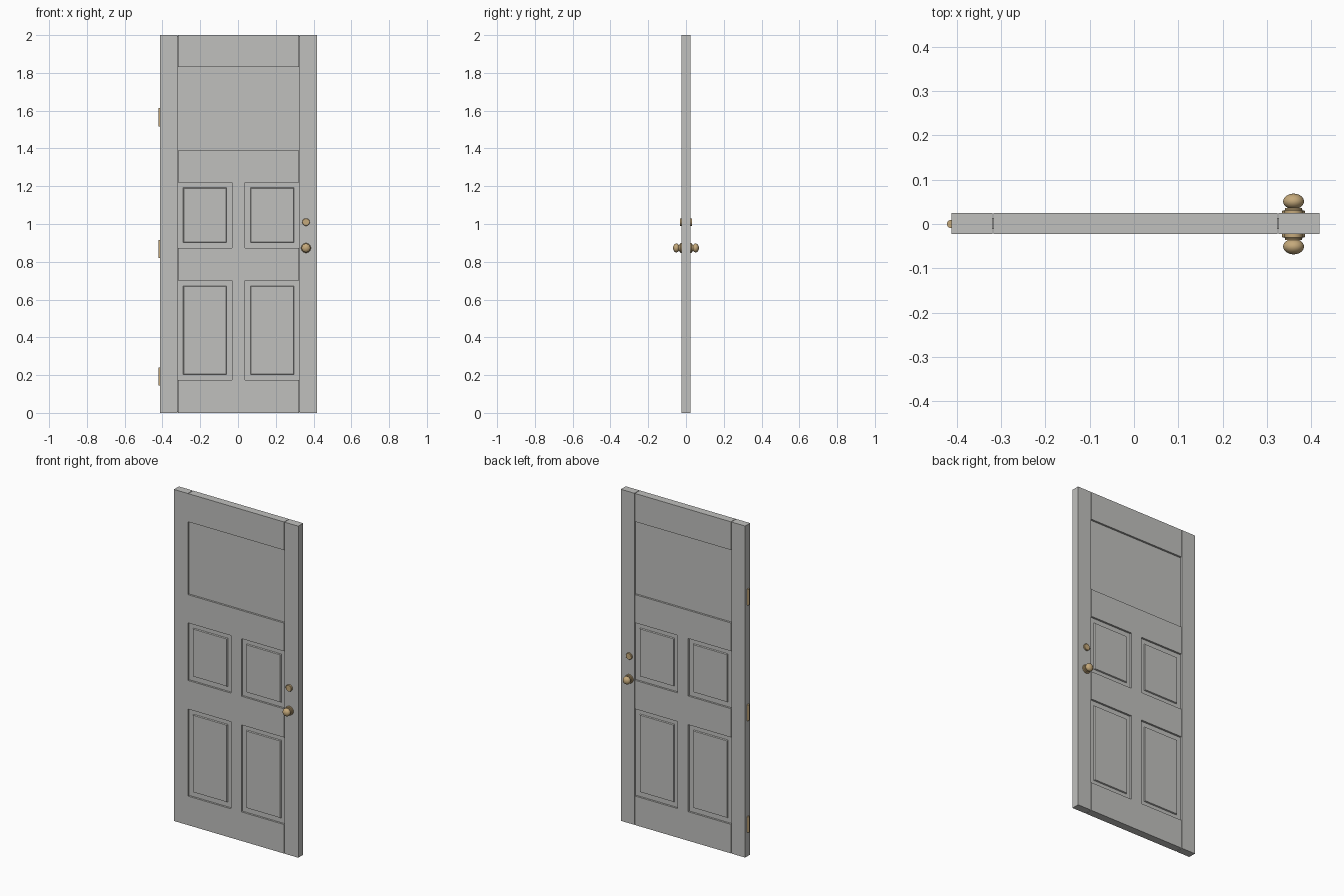
import bpy, bmesh, math
from mathutils import Vector

cube = bpy.data.objects.get("Cube")
if cube:
    bpy.data.objects.remove(cube, do_unlink=True)


def material(name, color):
    m = bpy.data.materials.new(name)
    m.use_nodes = True
    m.diffuse_color = (*color, 1)
    m.node_tree.nodes["Principled BSDF"].inputs["Base Color"].default_value = (*color, 1)
    return m


GREY = material("grey paint", (0.53, 0.53, 0.515))
BRASS = material("brass", (0.56, 0.40, 0.20))

MID = 0.001             # centre of the door leaf in y
HALF = 0.0235           # half thickness of the frame
PANEL = 0.012           # half thickness of the panels
GAP = 0.0015            # half of the joint beside the stiles
LEFT, RIGHT = -0.318, 0.325
MULLION = (-0.032, 0.038)


def finish(name, bm, mat):
    bmesh.ops.recalc_face_normals(bm, faces=bm.faces)
    mesh = bpy.data.meshes.new(name)
    bm.to_mesh(mesh)
    bm.free()
    mesh.materials.append(mat)
    ob = bpy.data.objects.new(name, mesh)
    bpy.context.collection.objects.link(ob)
    return ob


def box(name, x0, x1, z0, z1, half):
    bm = bmesh.new()
    bmesh.ops.create_cube(bm, size=1)
    for v in bm.verts:
        v.co = Vector(((x0 + x1) / 2 + v.co.x * (x1 - x0), MID + v.co.y * 2 * half,
                       (z0 + z1) / 2 + v.co.z * (z1 - z0)))
    return finish(name, bm, GREY)


def raised_field(name, x0, x1, z0, z1):
    """Flat field standing proud of the panel on both sides, with a narrow sloped edge."""
    bm = bmesh.new()
    bmesh.ops.create_cube(bm, size=1)
    for v in bm.verts:
        v.co = Vector(((x0 + x1) / 2 + v.co.x * (x1 - x0), MID + v.co.y * 2 * PANEL,
                       (z0 + z1) / 2 + v.co.z * (z1 - z0)))
    bm.normal_update()
    caps = [f for f in bm.faces if abs(f.normal.y) > 0.9]
    for f in caps:
        side = math.copysign(1, f.normal.y)
        bmesh.ops.inset_region(bm, faces=[f], thickness=0.004)
        for v in f.verts:
            v.co.y += side * 0.007
    return finish(name, bm, GREY)


def lathe(name, profile, x, z, side):
    """Turn (radius, distance) points around the y axis, on one face of the door."""
    bm = bmesh.new()
    verts = [bm.verts.new((x + r, side * d, z)) for r, d in profile]
    edges = [bm.edges.new(pair) for pair in zip(verts, verts[1:])]
    bmesh.ops.spin(bm, geom=verts + edges, cent=(x, 0, z), axis=(0, 1, 0),
                   angle=math.tau, steps=32)
    bmesh.ops.remove_doubles(bm, verts=bm.verts, dist=0.00005)
    return finish(name, bm, BRASS)


# Stiles and rails
box("hinge_stile", -0.412, LEFT - GAP, 0, 2, HALF)
box("lock_stile", RIGHT + GAP, 0.418, 0, 2, HALF)
rails = {"bottom_rail": (0, 0.175), "lock_rail": (0.70, 0.873),
         "middle_rail": (1.22, 1.39), "top_rail": (1.83, 2)}
for name, (z0, z1) in rails.items():
    box(name, LEFT + GAP, RIGHT - GAP, z0, z1, HALF)

# Thin core that closes the joints and forms the recessed panels
box("panel_core", LEFT - 0.01, RIGHT + 0.01, 0.004, 1.996, PANEL)

# Mullions and raised fields of the four lower panels
INSET = 0.028
for row, z0, z1 in (("lower", 0.175, 0.70), ("upper", 0.873, 1.22)):
    box(row + "_mullion", *MULLION, z0, z1, HALF)
    for side, x0, x1 in (("right", LEFT, MULLION[0]), ("left", MULLION[1], RIGHT)):
        raised_field(f"{row}_{side}_field", x0 + INSET, x1 - INSET, z0 + INSET, z1 - INSET)

# Knobs and lock cylinders on both faces
ball = [(0.0235 * math.sin(a), 0.051 - 0.0175 * math.cos(a))
        for a in (math.radians(25 + i * 155 / 14) for i in range(15))]
knob = [(0.026, 0.02), (0.026, 0.029), (0.024, 0.031), (0.02, 0.031), (0.019, 0.036),
        (0.01, 0.036)] + ball
lock = [(0.02, 0.02), (0.02, 0.031), (0.018, 0.033), (0, 0.033)]
turned = []
for face, side in (("front", -1), ("back", 1)):
    turned.append(lathe(face + "_knob", knob, 0.36, 0.873, side))
    turned.append(lathe(face + "_lock", lock, 0.36, 1.01, side))

# Hinge knuckles on the edge of the hinge stile
for name, z in (("bottom", 0.193), ("middle", 0.868), ("top", 1.565)):
    bm = bmesh.new()
    bmesh.ops.create_cone(bm, cap_ends=True, segments=24, radius1=0.009, radius2=0.009, depth=0.096)
    bmesh.ops.translate(bm, verts=bm.verts, vec=(-0.413, 0, z))
    turned.append(finish(name + "_hinge", bm, BRASS))

bpy.ops.object.select_all(action='DESELECT')
for ob in turned:
    ob.select_set(True)
bpy.context.view_layer.objects.active = turned[0]
bpy.ops.object.shade_smooth_by_angle(angle=math.radians(35))
